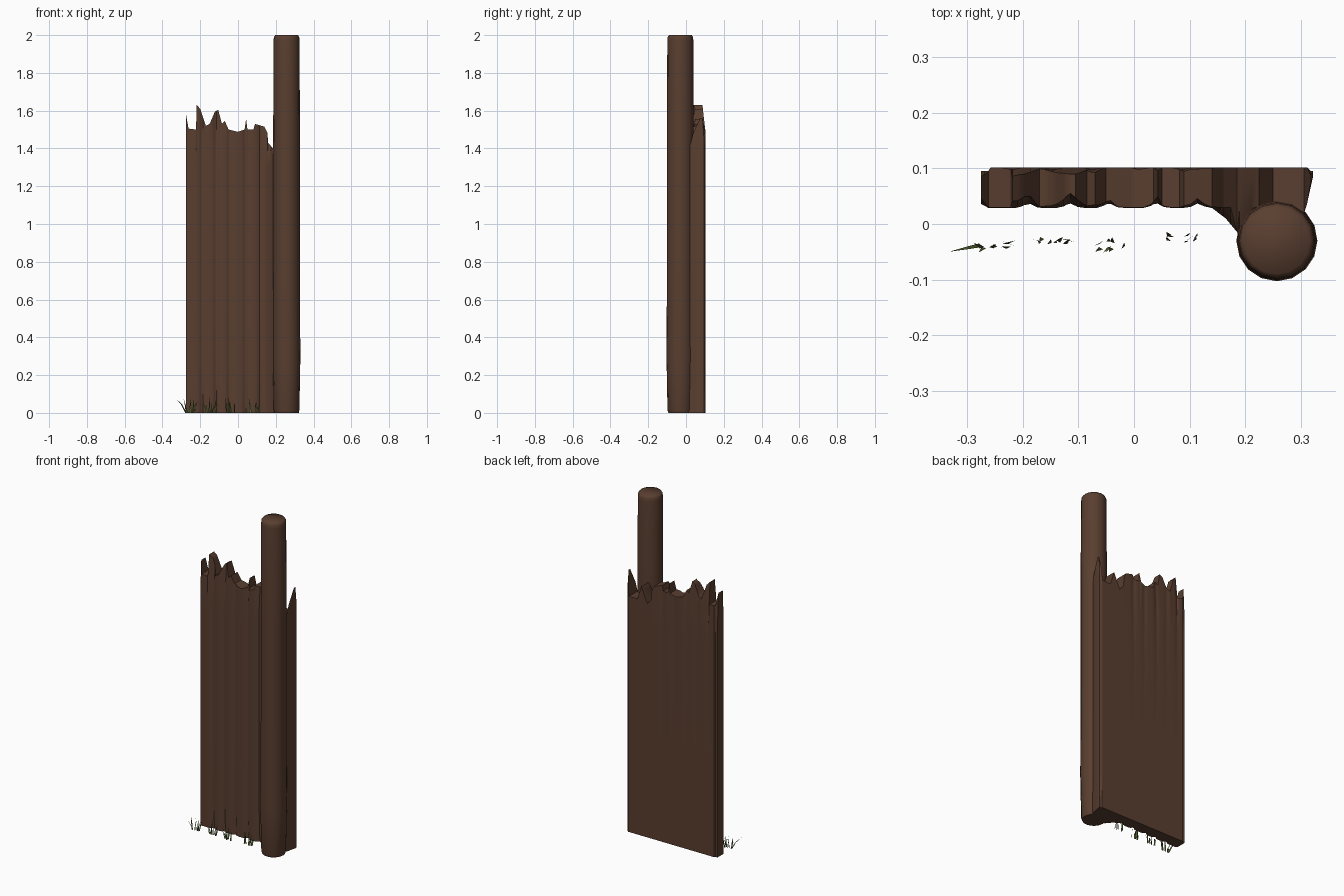
import bpy, bmesh, math, random

if "Cube" in bpy.data.objects:
    bpy.data.objects.remove(bpy.data.objects["Cube"])
random.seed(4)

def material(name, rgb):
    m = bpy.data.materials.new(name)
    m.diffuse_color = (*rgb, 1)
    m.use_nodes = True
    m.node_tree.nodes["Principled BSDF"].inputs["Base Color"].default_value = m.diffuse_color
    return m

wood = material("dark brown wood", (0.10, 0.048, 0.029))
green = material("grass green", (0.085, 0.12, 0.03))

def finish(bm, name, mat, angle=None):
    if angle:
        bmesh.ops.recalc_face_normals(bm, faces=bm.faces[:])
    me = bpy.data.meshes.new(name)
    bm.to_mesh(me)
    bm.free()
    ob = bpy.data.objects.new(name, me)
    me.materials.append(mat)
    bpy.context.collection.objects.link(ob)
    if angle:
        bpy.ops.object.select_all(action='DESELECT')
        ob.select_set(True)
        bpy.context.view_layer.objects.active = ob
        bpy.ops.object.shade_smooth_by_angle(angle=math.radians(angle))
    return ob

def lerp_profile(pts, x):
    for (x0, a), (x1, b) in zip(pts, pts[1:]):
        if x0 <= x <= x1:
            return a + (b - a) * (x - x0) / max(x1 - x0, 1e-6)
    return pts[-1][1]

# Round post with softly worn ends
bm = bmesh.new()
SIDES = 16
rings = []
for z, r in [(0, .063), (.015, .068), (.28, .073), (.8, .071), (1.4, .071), (1.97, .069), (1.99, .067), (2, .06)]:
    rings.append([bm.verts.new((.257 + r * math.cos(t), -.03 + r * math.sin(t), z))
                  for t in (2 * math.pi * i / SIDES for i in range(SIDES))])
for a, b in zip(rings, rings[1:]):
    for i in range(SIDES):
        j = (i + 1) % SIDES
        bm.faces.new((a[i], a[j], b[j], b[i]))
bm.faces.new(rings[0][::-1])
bm.faces.new(rings[-1])
finish(bm, "post", wood, 60)

# Plank panel: splintered top outline and a foot that merges with the post
TOP = [(-.275, 1.58), (-.262, 1.505), (-.222, 1.50), (-.219, 1.63), (-.2, 1.61), (-.17, 1.52),
       (-.15, 1.53), (-.122, 1.595), (-.105, 1.605), (-.085, 1.53), (-.07, 1.545), (-.05, 1.5),
       (0, 1.488), (.035, 1.5), (.043, 1.555), (.05, 1.5), (.082, 1.5), (.09, 1.53), (.14, 1.515),
       (.155, 1.485), (.16, 1.43), (.185, 1.4), (.225, 1.49), (.25, 1.41), (.306, 1.41), (.318, 1.56), (.322, 1.45)]
FRONT = [(-.275, .036), (-.262, .029), (.14, .029), (.165, .01), (.19, -.02), (.22, -.02), (.296, -.01),
         (.311, .035), (.322, .085)]
GROOVES = [-.19, -.115, -.045, .04, .115]
LEVELS = [0, .03, .2, .6, 1.0, 1.3, 1.39]

def groove(x):
    return sum(math.exp(-((x - g) / .011) ** 2) for g in GROOVES)

xs = sorted({p[0] for p in TOP} | {p[0] for p in FRONT} | {round(-.27 + .012 * i, 3) for i in range(49)})
bm = bmesh.new()
front, back = [], []
for x in xs:
    top = lerp_profile(TOP, x)
    yf, yb = lerp_profile(FRONT, x), .102
    if x < -.26 or x > .315:
        yb = .095
    f, b = [], []
    for z in LEVELS + [top]:
        deep = .008 + (.006 if z < .1 or z > 1.39 else 0)
        slim = .012 * min(1, max(0, (z - 1.5) / .1))
        front_y = yf + deep * groove(x) + slim
        if z > 1.41:
            front_y = max(front_y, .03)
        f.append(bm.verts.new((x, front_y, z)))
        b.append(bm.verts.new((x, yb - .004 * groove(x + .03) * (z > 1.2) - slim, z)))
    front.append(f)
    back.append(b)
n = len(LEVELS)
for i in range(len(xs) - 1):
    for k in range(n):
        bm.faces.new((front[i][k], front[i + 1][k], front[i + 1][k + 1], front[i][k + 1]))
        bm.faces.new((back[i + 1][k], back[i][k], back[i][k + 1], back[i + 1][k + 1]))
    bm.faces.new((front[i][0], back[i][0], back[i + 1][0], front[i + 1][0]))
    bm.faces.new((front[i][n], front[i + 1][n], back[i + 1][n], back[i][n]))
for e in (0, -1):
    for k in range(n):
        bm.faces.new((front[e][k], front[e][k + 1], back[e][k + 1], back[e][k]))
finish(bm, "plank_panel", wood, 45)

# Grass tufts along the foot: bent, pointed blades
def blade(bm, x, y, lean, tilt, h, w):
    a = random.uniform(-.7, .7)
    dx, dy = w * math.cos(a), w * math.sin(a)
    l = bm.verts.new((x - dx, y - dy, 0))
    r = bm.verts.new((x + dx, y + dy, 0))
    mx, my = x + lean * .4, y + tilt * .4
    ml = bm.verts.new((mx - dx * .7, my - dy * .7, h * .55))
    mr = bm.verts.new((mx + dx * .7, my + dy * .7, h * .55))
    t = bm.verts.new((x + lean, y + tilt, h))
    bm.faces.new((l, r, mr, ml))
    bm.faces.new((ml, mr, t))

for i, (cx, cy, extra) in enumerate([(-.255, -.038, -.07), (-.15, -.03, 0), (-.04, -.038, 0), (.085, -.027, 0)]):
    bm = bmesh.new()
    for k in range(8):
        off = random.uniform(-.028, .028)
        blade(bm, cx + off, cy + random.uniform(-.006, .008), off * .5 + random.uniform(-.01, .01),
              random.uniform(-.012, .01), random.uniform(.035, .085), .004)
    if extra:
        blade(bm, cx - .02, cy, -.058, -.012, .08, .005)
    finish(bm, "grass_tuft_%d" % (i + 1), green)
